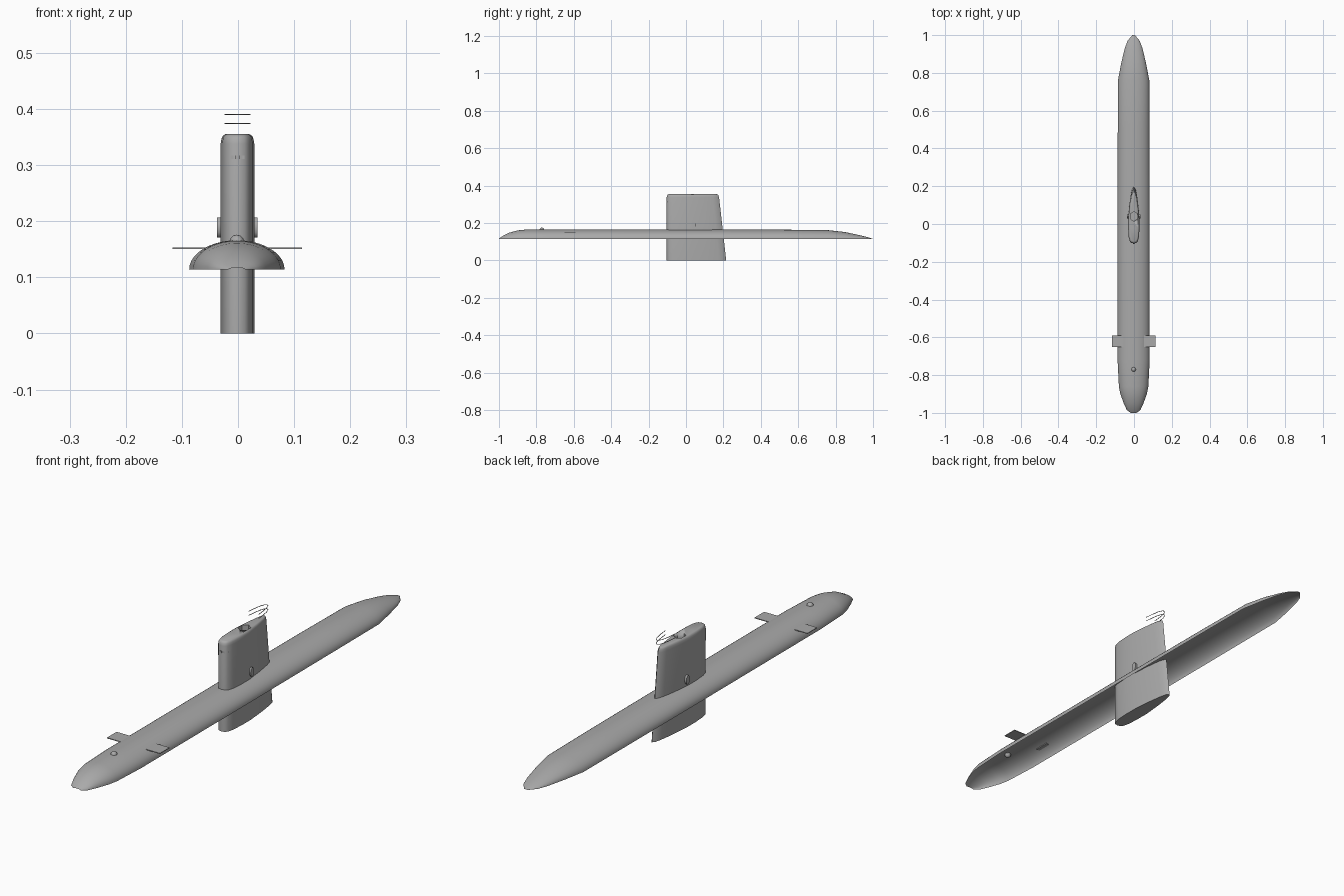
import bpy, bmesh, math
from mathutils import Matrix

if "Cube" in bpy.data.objects:
    bpy.data.objects.remove(bpy.data.objects["Cube"])

grey = bpy.data.materials.new("hull grey")
grey.use_nodes = True
grey.diffuse_color = (0.4, 0.4, 0.4, 1)
grey.node_tree.nodes["Principled BSDF"].inputs["Base Color"].default_value = (0.4, 0.4, 0.4, 1)


def finish(name, bm, angle=40, fix=True):
    if fix:
        bmesh.ops.recalc_face_normals(bm, faces=bm.faces)
    mesh = bpy.data.meshes.new(name)
    bm.to_mesh(mesh)
    bm.free()
    obj = bpy.data.objects.new(name, mesh)
    bpy.context.collection.objects.link(obj)
    mesh.materials.append(grey)
    bpy.ops.object.select_all(action='DESELECT')
    obj.select_set(True)
    bpy.context.view_layer.objects.active = obj
    bpy.ops.object.shade_smooth_by_angle(angle=math.radians(angle))
    return obj


def loft(sections, closed):
    """Skin a list of equally long point rows; closed rows get end caps."""
    bm = bmesh.new()
    rows = [[bm.verts.new(p) for p in s] for s in sections]
    n = len(rows[0])
    for a, b in zip(rows, rows[1:]):
        for i in range(n if closed else n - 1):
            j = (i + 1) % n
            bm.faces.new((a[i], a[j], b[j], b[i]))
    if closed:
        bm.faces.new(rows[0][::-1])
        bm.faces.new(rows[-1])
    return bm


def box(name, centre, size):
    bm = bmesh.new()
    bmesh.ops.create_cube(bm, size=1, matrix=Matrix.Translation(centre) @ Matrix.Diagonal((*size, 1)))
    return finish(name, bm)


def cylinder(name, centre, radius, depth, sides, scale=(1, 1, 1), axis='Z'):
    bm = bmesh.new()
    turn = Matrix.Rotation(math.pi / 2, 4, 'Y') if axis == 'X' else Matrix.Identity(4)
    bmesh.ops.create_cone(bm, cap_ends=True, segments=sides, radius1=radius, radius2=radius, depth=depth,
                          matrix=Matrix.Translation(centre) @ Matrix.Diagonal((*scale, 1)) @ turn)
    return finish(name, bm)


# Hull: open-bottomed upper shell, stations are (y, half width, height)
BASE = 0.114
stations = [(-1.0, 0.015, 0.003), (-0.985, 0.036, 0.014), (-0.95, 0.052, 0.033), (-0.9, 0.07, 0.047),
            (-0.86, 0.078, 0.051), (-0.72, 0.085, 0.052), (0.0, 0.085, 0.052), (0.5, 0.084, 0.051),
            (0.76, 0.083, 0.048), (0.85, 0.066, 0.038), (0.93, 0.047, 0.021), (0.97, 0.032, 0.011),
            (1.0, 0.007, 0.001)]
ARC = 20
hull_rows = [[(-0.002 + w * math.cos(math.pi * i / ARC), y, BASE + h * math.sin(math.pi * i / ARC))
              for i in range(ARC + 1)] for y, w, h in stations]
hull_bm = loft(hull_rows, False)
bmesh.ops.recalc_face_normals(hull_bm, faces=hull_bm.faces)
if sum(f.normal.z * f.calc_area() for f in hull_bm.faces) < 0:
    bmesh.ops.reverse_faces(hull_bm, faces=hull_bm.faces)
finish("hull_shell", hull_bm, 40, False)

# Sail: teardrop plan with a sloping trailing edge, passing through the hull
FRONT = -0.103
plan = [(0.01, 0.013), (0.04, 0.021), (0.12, 0.027), (0.28, 0.03), (0.45, 0.03),
        (0.7, 0.023), (0.88, 0.015), (0.96, 0.009)]
outline = [(0, 0)] + plan + [(1, 0)] + [(t, -w) for t, w in reversed(plan)]


def sail_level(z, inset):
    start, end = FRONT + inset, 0.215 - 0.113 * z - inset
    return [(-0.001 + w * (1 - inset / 0.04), start + t * (end - start), z) for t, w in outline]


sail = finish("sail", loft([sail_level(z, i) for z, i in
                            ((0, 0), (0.338, 0), (0.347, 0.002), (0.352, 0.005), (0.355, 0.011))], True), 45)

# Bridge well sunk into the sail top
cutter = cylinder("bridge_well_cutter", (0, 0.04, 0.355), 0.026, 0.04, 6, (0.85, 1, 1))
cutter.hide_render = True
cutter.hide_viewport = True
cut = sail.modifiers.new("bridge_well", 'BOOLEAN')
cut.operation = 'DIFFERENCE'
cut.solver = 'EXACT'
cut.object = cutter

# Row of small windows round the sail's leading edge
for i in range(-2, 3):
    x = i * 0.009
    box("bridge_window", (x - 0.001, FRONT + 0.002 + 0.0035 * i * i, 0.314), (0.007, 0.008, 0.007))

# Mirrored side lamps and bow planes
for side, word in ((1, "left"), (-1, "right")):
    cylinder(word + "_side_lamp", (side * 0.031 - 0.001, 0.04, 0.189), 0.018, 0.01, 12, (1, 0.6, 1), 'X')
    box(word + "_bow_plane", (side * 0.081 - 0.001, -0.62, 0.152), (0.069, 0.06, 0.003))

# Low sensor dome on the bow
bm = bmesh.new()
bmesh.ops.create_uvsphere(bm, u_segments=8, v_segments=6, radius=0.013,
                          matrix=Matrix.Translation((-0.002, -0.77, 0.163)))
finish("bow_dome", bm)

# Two thin guard rails looping round the rear of the sail top
half = [(0.022, 0.1), (0.019, 0.13), (0.014, 0.16), (0.007, 0.178)]
loop = half + [(0, 0.182)] + [(-x, y) for x, y in reversed(half)]
for z, word in ((0.374, "lower"), (0.39, "upper")):
    ring = 6
    rows = []
    for k, (x, y) in enumerate(loop):
        (ax, ay), (bx, by) = loop[max(k - 1, 0)], loop[min(k + 1, len(loop) - 1)]
        length = math.hypot(bx - ax, by - ay)
        nx, ny = (by - ay) / length, (ax - bx) / length
        circle = [(0.0012 * math.cos(math.tau * i / ring), 0.0012 * math.sin(math.tau * i / ring))
                  for i in range(ring)]
        rows.append([(x + nx * c - 0.001, y + ny * c, z + s) for c, s in circle])
    finish(word + "_guard_rail", loft(rows, True), 65)
